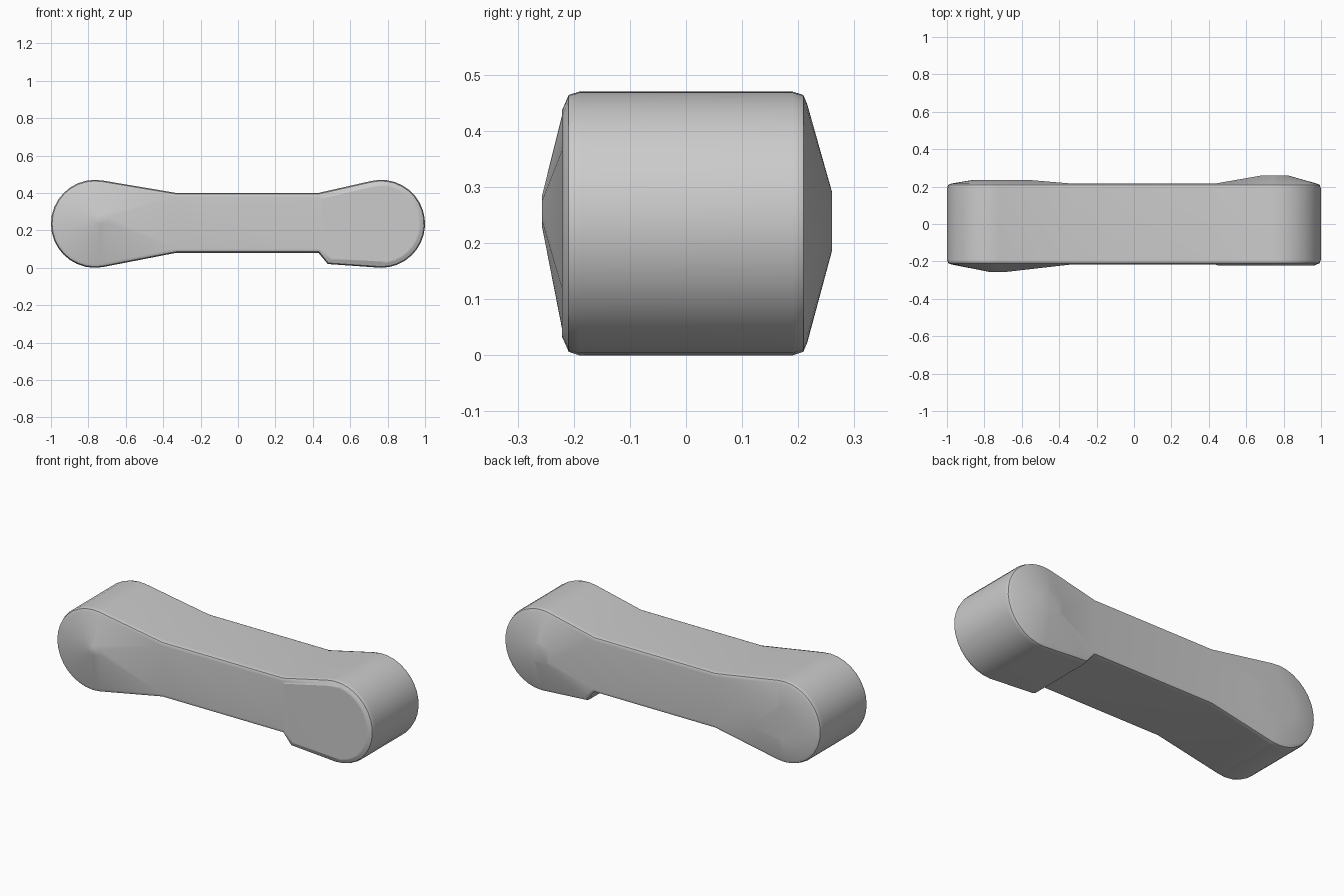
import bpy, bmesh, math
from mathutils import Vector

cube = bpy.data.objects.get("Cube")
if cube:
    bpy.data.objects.remove(cube, do_unlink=True)

# Single grey finish
grey = bpy.data.materials.new("light_grey")
grey.use_nodes = True
colour = (0.6, 0.6, 0.6, 1)
grey.diffuse_color = colour
grey.node_tree.nodes["Principled BSDF"].inputs["Base Color"].default_value = colour

RADIUS, MID_Z, END_X = 0.235, 0.235, 0.765


def arc(cx, start, end, steps=18):
    angles = [math.radians(start + (end - start) * i / steps) for i in range(steps + 1)]
    return [Vector((cx + RADIUS * math.cos(a), MID_Z + RADIUS * math.sin(a))) for a in angles]


def inset(points, amount):
    """Move every corner of the closed outline inwards."""
    result = []
    for i, p in enumerate(points):
        a = (p - points[i - 1]).normalized()
        b = (points[(i + 1) % len(points)] - p).normalized()
        na, nb = Vector((-a.y, a.x)), Vector((-b.y, b.x))
        result.append(p + (na + nb) * amount / (1 + na.dot(nb)))
    return result


# Side outline: left lobe with a stepped underside, waist, right lobe
left_lobe = ([Vector((0.43, 0.08)), Vector((0.48, 0.02))]
             + arc(END_X, -90, 104) + [Vector((0.43, 0.40))])
right_lobe = [Vector((-0.33, 0.40))] + arc(-END_X, 80, 280) + [Vector((-0.33, 0.08))]
outline = left_lobe + right_lobe
count, split = len(outline), len(left_lobe)

bm = bmesh.new()


def ring(points, y):
    return [bm.verts.new((p.x, y, p.y)) for p in points]


def bridge(a, b):
    for i in range(len(a)):
        j = (i + 1) % len(a)
        bm.faces.new((a[i], a[j], b[j], b[i]))


def lobe_cap(edge, peak, y, size):
    """Slope a lobe's side up to a small plateau around the peak."""
    top = [bm.verts.new((peak[0] + (v.co.x - peak[0]) * size, y,
                         peak[1] + (v.co.z - peak[1]) * size)) for v in edge]
    bridge(edge, top)
    bm.faces.new(top)


# Rounded rim, front to back
layers = [(0.022, -0.216), (0.006, -0.209), (0, -0.19),
          (0, 0.19), (0.006, 0.209), (0.022, 0.216)]
rings = [ring(inset(outline, amount), y) for amount, y in layers]
for a, b in zip(rings, rings[1:]):
    bridge(a, b)

# Front and back sides: flat waist, swollen lobes
sides = [(rings[0], ((0.74, 0.235), -0.221, 0.95), ((-0.74, 0.26), -0.257, 0.12)),
         (rings[-1], ((0.77, 0.24), 0.26, 0.25), ((-0.76, 0.235), 0.236, 0.45))]
for edge, left_bulge, right_bulge in sides:
    bm.faces.new((edge[0], edge[split - 1], edge[split], edge[-1]))
    lobe_cap(edge[:split], *left_bulge)
    lobe_cap(edge[split:], *right_bulge)

bmesh.ops.recalc_face_normals(bm, faces=bm.faces)
mesh = bpy.data.meshes.new("link_body")
bm.to_mesh(mesh)
bm.free()
mesh.materials.append(grey)
body = bpy.data.objects.new("link_body", mesh)
bpy.context.collection.objects.link(body)

# Smooth shading with flat faces kept crisp
bpy.context.view_layer.objects.active = body
body.select_set(True)
bpy.ops.object.shade_smooth_by_angle(angle=math.radians(25))
weighted = body.modifiers.new("flat_face_normals", "WEIGHTED_NORMAL")
weighted.keep_sharp = True
